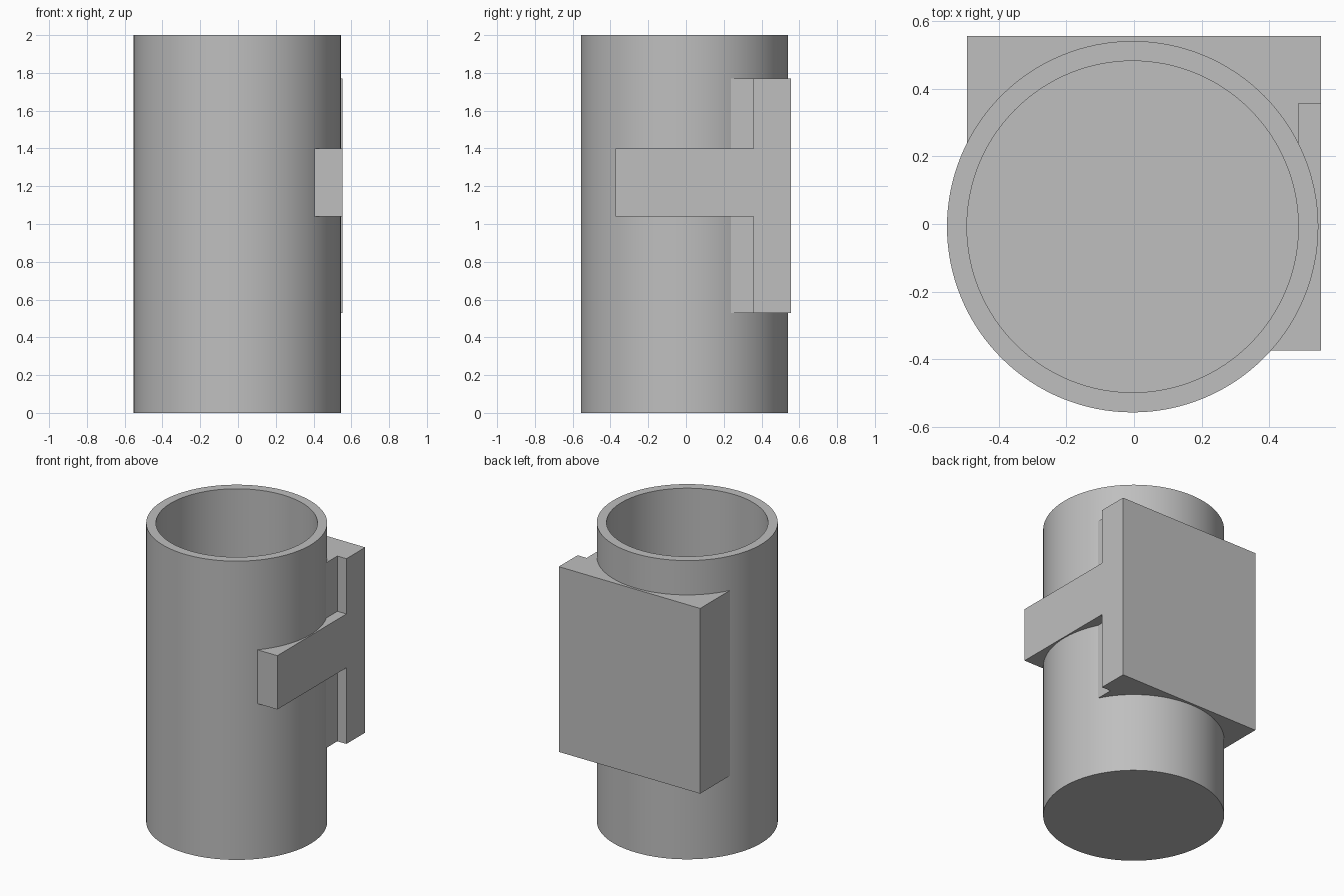
import bpy, bmesh, math
from mathutils import Vector, Matrix

old = bpy.data.objects.get("Cube")
if old:
    bpy.data.objects.remove(old, do_unlink=True)

CX, CY, R, BORE = -0.004, -0.008, 0.549, 0.49
HEIGHT, FLOOR = 2.0, 0.06
EMBED = R - 0.006          # mounts sink slightly into the wall

grey = bpy.data.materials.new("plain grey")
grey.use_nodes = True
colour = (0.52, 0.52, 0.52, 1)
grey.diffuse_color = colour
grey.node_tree.nodes["Principled BSDF"].inputs["Base Color"].default_value = colour


def finish(name, bm, smooth=False):
    bmesh.ops.recalc_face_normals(bm, faces=bm.faces)
    mesh = bpy.data.meshes.new(name)
    bm.to_mesh(mesh)
    bm.free()
    mesh.materials.append(grey)
    obj = bpy.data.objects.new(name, mesh)
    bpy.context.collection.objects.link(obj)
    if smooth:
        bpy.ops.object.select_all(action='DESELECT')
        obj.select_set(True)
        bpy.context.view_layer.objects.active = obj
        bpy.ops.object.shade_smooth_by_angle(angle=math.radians(30))
    return obj


def extrude_profile(name, points, z0, z1):
    bm = bmesh.new()
    face = bm.faces.new([bm.verts.new((x, y, z0)) for x, y in points])
    top = bmesh.ops.extrude_face_region(bm, geom=[face])["geom"]
    bmesh.ops.translate(bm, vec=(0, 0, z1 - z0),
                        verts=[v for v in top if isinstance(v, bmesh.types.BMVert)])
    return finish(name, bm, smooth=True)


def wall_arc(start, end, steps=40):
    """Points along the tube wall between two angles."""
    angles = [start + (end - start) * i / steps for i in range(steps + 1)]
    return [(CX + EMBED * math.cos(a), CY + EMBED * math.sin(a)) for a in angles]


# Open-topped tube with a closed bottom, turned from a half section
bm = bmesh.new()
section = [(0, 0), (R, 0), (R, HEIGHT), (BORE, HEIGHT), (BORE, FLOOR), (0, FLOOR)]
verts = [bm.verts.new((r, 0, z)) for r, z in section]
edges = [bm.edges.new(pair) for pair in zip(verts, verts[1:])]
bmesh.ops.spin(bm, geom=verts + edges, cent=(0, 0, 0), axis=(0, 0, 1),
               angle=math.tau, steps=128)
bmesh.ops.remove_doubles(bm, verts=bm.verts, dist=1e-4)
bmesh.ops.transform(bm, matrix=Matrix.Translation(Vector((CX, CY, 0))), verts=bm.verts)
finish("tube", bm, smooth=True)

# Back block, hollowed to fit the tube, with a lip on the left edge
LEFT, RIGHT, SIDE, BACK, STEP = 0.486, -0.494, 0.553, 0.556, 0.357
a_left = math.acos((LEFT - CX) / EMBED)
a_right = math.acos((RIGHT - CX) / EMBED)
extrude_profile("back_block",
                wall_arc(a_left, a_right)
                + [(RIGHT, BACK), (SIDE, BACK), (SIDE, STEP), (LEFT, STEP)],
                0.53, 1.77)

# Side arm reaching forward from the lip
FRONT = -0.374
a_front = math.asin((FRONT - CY) / EMBED)
extrude_profile("side_arm",
                wall_arc(a_front, a_left)
                + [(LEFT, STEP), (SIDE, STEP), (SIDE, FRONT)],
                1.04, 1.40)
